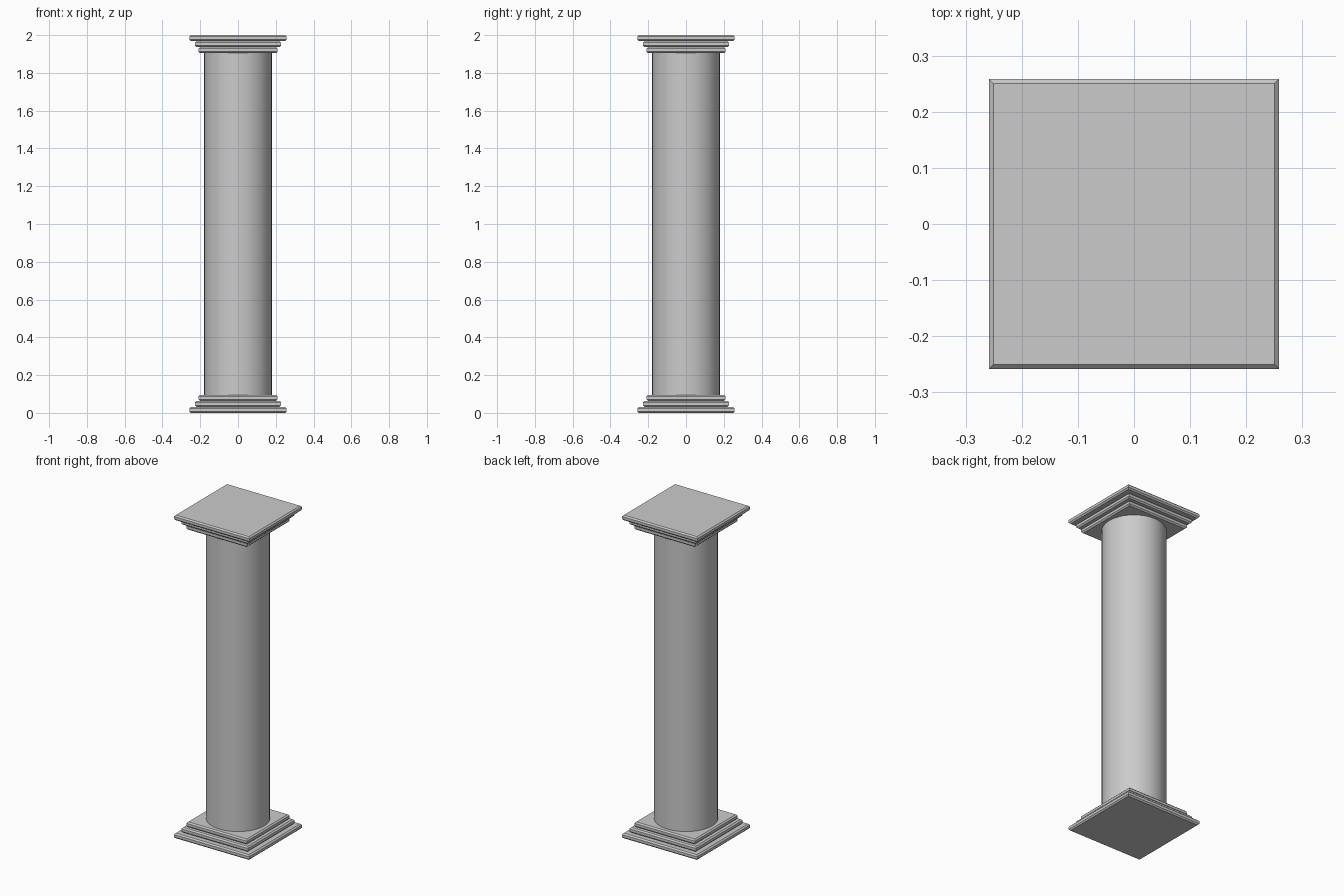
import bpy, bmesh

if "Cube" in bpy.data.objects:
    bpy.data.objects.remove(bpy.data.objects["Cube"])

STEP = 0.032      # slab thickness
CHAMFER = 0.008   # bevel on the horizontal slab edges


def slab(name, half, z0, z1):
    """Square slab with chamfered top and bottom rims and sharp corners."""
    bm = bmesh.new()
    profile = [(half - CHAMFER, z0), (half, z0 + CHAMFER),
               (half, z1 - CHAMFER), (half - CHAMFER, z1)]
    rings = [[bm.verts.new((sx * h, sy * h, z))
              for sx, sy in ((-1, -1), (1, -1), (1, 1), (-1, 1))]
             for h, z in profile]
    for low, high in zip(rings, rings[1:]):
        for i in range(4):
            j = (i + 1) % 4
            bm.faces.new((low[i], low[j], high[j], high[i]))
    bm.faces.new(rings[0][::-1])
    bm.faces.new(rings[-1])
    mesh = bpy.data.meshes.new(name)
    bm.to_mesh(mesh)
    bm.free()
    bpy.context.collection.objects.link(bpy.data.objects.new(name, mesh))


# Stepped base and mirrored capital
for i, half in enumerate((0.258, 0.228, 0.208)):
    z0, z1 = i * STEP, (i + 1) * STEP
    slab(f"base_step_{i + 1}", half, z0, z1)
    slab(f"capital_step_{i + 1}", half, 2 - z1, 2 - z0)

# Round shaft
foot = 3 * STEP
bpy.ops.mesh.primitive_cylinder_add(vertices=32, radius=0.18,
                                    depth=2 - 2 * foot, location=(0, 0, 1))
shaft = bpy.context.object
shaft.name = "shaft"
bpy.ops.object.shade_smooth_by_angle()
